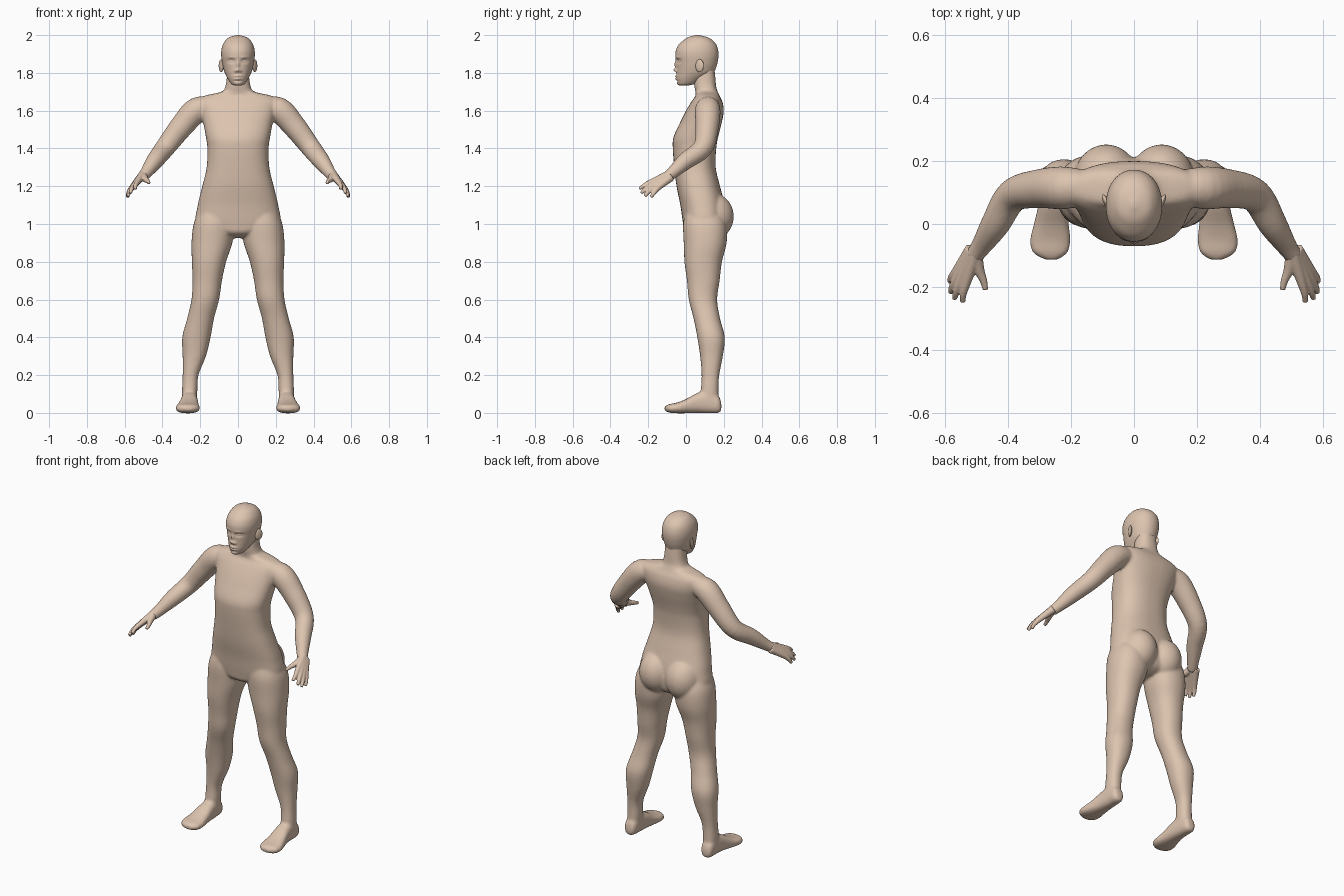
import bpy, bmesh, math
from mathutils import Vector, Matrix


def smooth_rows(rows, steps):
    """Catmull-Rom interpolation of rows of numbers."""
    out, n = [], len(rows)
    for i in range(n - 1):
        a, b, c, d = (rows[min(max(i + k, 0), n - 1)] for k in (-1, 0, 1, 2))
        for s in range(steps):
            t = s / steps
            out.append([0.5 * (2 * q + (r - p) * t + (2 * p - 5 * q + 4 * r - w) * t * t
                               + (3 * q - p - 3 * r + w) * t ** 3)
                        for p, q, r, w in zip(a, b, c, d)])
    out.append(list(rows[-1]))
    return out


def skin(bm, rings):
    """Bridge rings of points and cap both ends."""
    vs = [[bm.verts.new(p) for p in ring] for ring in rings]
    n = len(vs[0])
    for a, b in zip(vs, vs[1:]):
        for i in range(n):
            bm.faces.new((a[i], a[(i + 1) % n], b[(i + 1) % n], b[i]))
    bm.faces.new(vs[0][::-1])
    bm.faces.new(vs[-1])


def loft(bm, rows, axis='z', side=1, power=2.0, seg=48, steps=5):
    """Rows are (t, x0, x1, v0, v1): a rounded section between those limits at t."""
    rings = []
    for t, x0, x1, v0, v1 in smooth_rows(rows, steps):
        ring = []
        for i in range(seg):
            c, s = math.cos(2 * math.pi * i / seg), math.sin(2 * math.pi * i / seg)
            u = math.copysign(abs(c) ** (2 / power), c)
            w = math.copysign(abs(s) ** (2 / power), s)
            x = side * ((x0 + x1) / 2 + u * (x1 - x0) / 2)
            v = (v0 + v1) / 2 + w * (v1 - v0) / 2
            ring.append((x, v, t) if axis == 'z' else (x, t, v))
        rings.append(ring)
    skin(bm, rings)


def tube(bm, rows, side=1, seg=20, steps=5):
    """Rows are (x, y, z, radius)."""
    pts = smooth_rows(rows, steps)
    rings = []
    for i, (x, y, z, r) in enumerate(pts):
        d = Vector(pts[min(i + 1, len(pts) - 1)][:3]) - Vector(pts[max(i - 1, 0)][:3])
        d.normalize()
        u = d.cross(Vector((0, 1, 0.3))).normalized()
        w = d.cross(u)
        ring = []
        for k in range(seg):
            a = 2 * math.pi * k / seg
            p = Vector((x, y, z)) + (u * math.cos(a) + w * math.sin(a)) * r
            ring.append((p.x * side, p.y, p.z))
        rings.append(ring)
    skin(bm, rings)


def ball(bm, centre, radii, tilt=0.0):
    m = Matrix.Translation(centre) @ Matrix.Rotation(tilt, 4, 'Z') @ Matrix.Diagonal((*radii, 1))
    bmesh.ops.create_uvsphere(bm, u_segments=32, v_segments=20, radius=1, matrix=m)


def finish(bm, name, voxel=0, iterations=0):
    bmesh.ops.recalc_face_normals(bm, faces=bm.faces)
    me = bpy.data.meshes.new(name)
    bm.to_mesh(me)
    bm.free()
    ob = bpy.data.objects.new(name, me)
    bpy.context.collection.objects.link(ob)
    if voxel:
        r = ob.modifiers.new("merge", 'REMESH')
        r.mode, r.voxel_size, r.use_smooth_shade = 'VOXEL', voxel, True
        s = ob.modifiers.new("soften", 'SMOOTH')
        s.factor, s.iterations = 0.5, iterations
    for f in me.polygons:
        f.use_smooth = True
    mat = bpy.data.materials.get("skin") or bpy.data.materials.new("skin")
    mat.diffuse_color = (0.72, 0.55, 0.43, 1)
    me.materials.append(mat)
    return ob


# Torso and neck: z, half width, front, back
torso = [(0.925, .03, .06, .14), (0.95, .12, .0, .19), (1.0, .22, -.015, .21), (1.1, .213, -.03, .205),
         (1.2, .189, -.05, .18), (1.3, .166, -.062, .157), (1.4, .162, -.07, .16), (1.46, .17, -.066, .17),
         (1.54, .185, -.03, .19), (1.6, .20, .0, .20), (1.65, .212, .03, .192), (1.678, .18, .05, .178),
         (1.70, .088, .05, .168), (1.725, .068, .045, .16), (1.77, .06, .042, .156), (1.83, .056, .05, .15)]
# Leg: z, inner x, outer x, front, back
leg = [(1.08, .03, .20, .0, .18), (1.0, .02, .235, -.015, .215), (.9, .03, .246, -.012, .215),
       (.8, .063, .244, -.008, .19), (.7, .085, .241, .005, .178), (.6, .10, .246, .015, .165),
       (.5, .127, .269, .04, .18), (.4, .145, .295, .06, .205), (.3, .17, .293, .075, .195),
       (.2, .209, .293, .083, .176), (.12, .215, .296, .078, .172), (.04, .22, .295, .07, .175)]
# Foot: y, inner x, outer x, bottom, top
foot = [(.187, .24, .275, .015, .05), (.172, .225, .293, .0, .09), (.12, .217, .298, -.002, .12),
        (.06, .212, .304, -.001, .105), (.0, .207, .318, -.002, .073), (-.05, .202, .33, -.002, .054),
        (-.09, .21, .322, .002, .046), (-.113, .24, .285, .012, .035)]
# Arm: x, y, z, radius
arm = [(.12, .12, 1.62, .045), (.215, .115, 1.605, .067), (.30, .112, 1.515, .062), (.385, .09, 1.405, .053),
       (.44, .0, 1.335, .046), (.485, -.07, 1.273, .033), (.51, -.105, 1.245, .028)]

bm = bmesh.new()
loft(bm, [(z, -w, w, f, b) for z, w, f, b in torso], power=2.4)
for s in (1, -1):
    loft(bm, leg, side=s, power=2.2)
    loft(bm, foot, axis='y', side=s, power=2.5)
    tube(bm, arm, s, seg=32)
    ball(bm, (.088 * s, .137, 1.04), (.105, .116, .125))
finish(bm, "body", 0.007, 8)

# Hands: each finger is a tube that starts at the wrist, so together they form the palm
fingers = [((.53, -.178, 1.225), (.542, -.22, 1.205), (.544, -.247, 1.186)),
           ((.545, -.172, 1.212), (.563, -.213, 1.187), (.57, -.237, 1.163)),
           ((.556, -.163, 1.20), (.576, -.198, 1.171), (.582, -.218, 1.147)),
           ((.562, -.148, 1.192), (.580, -.170, 1.164), (.584, -.185, 1.142))]
for s, name in ((1, "hand_left"), (-1, "hand_right")):
    bm = bmesh.new()
    for i, (k, m, t) in enumerate(fingers):
        wrist = (.503 + .004 * i, -.092 + .004 * i, 1.262 - .005 * i)
        tube(bm, [(*wrist, .022), (*k, .0155), (*m, .0115), (*t, .0085)], s)
    tube(bm, [(.503, -.095, 1.258, .022), (.492, -.145, 1.238, .017),
              (.478, -.18, 1.227, .012), (.472, -.209, 1.218, .009)], s)
    finish(bm, name, 0.004, 3)

# Head: z, half width, front, back
head = [(1.733, .018, -.034, .01), (1.742, .036, -.043, .05), (1.77, .055, -.05, .10), (1.80, .070, -.05, .145),
        (1.83, .079, -.05, .160), (1.86, .085, -.052, .168), (1.89, .089, -.056, .172), (1.92, .088, -.053, .170),
        (1.95, .080, -.038, .160), (1.975, .064, -.010, .138), (1.99, .044, .015, .110), (2.0, .008, .05, .07)]
bm = bmesh.new()
loft(bm, [(z, -w, w, f, b) for z, w, f, b in head], power=2.1, seg=120, steps=9)

# Face relief: x, z, spread x, spread z, offset in y
relief = [(0, 1.843, .008, .020, -.010), (0, 1.815, .011, .010, -.014), (0, 1.783, .020, .005, -.008),
          (0, 1.768, .017, .006, -.008), (0, 1.757, .02, .004, .004), (0, 1.744, .016, .008, -.004)]
for s in (1, -1):
    relief += [(.014 * s, 1.810, .007, .007, -.007), (.035 * s, 1.863, .017, .011, .012),
               (.036 * s, 1.862, .011, .006, -.007), (.034 * s, 1.882, .018, .006, -.003)]
for v in bm.verts:
    if v.co.y < .04:
        v.co.y += sum(d * math.exp(-((v.co.x - x) / sx) ** 2 - ((v.co.z - z) / sz) ** 2)
                      for x, z, sx, sz, d in relief)
finish(bm, "head")

# Ears
for s, name in ((1, "ear_left"), (-1, "ear_right")):
    bm = bmesh.new()
    ball(bm, (.089 * s, .072, 1.838), (.009, .024, .034), -.45 * s)
    finish(bm, name)
